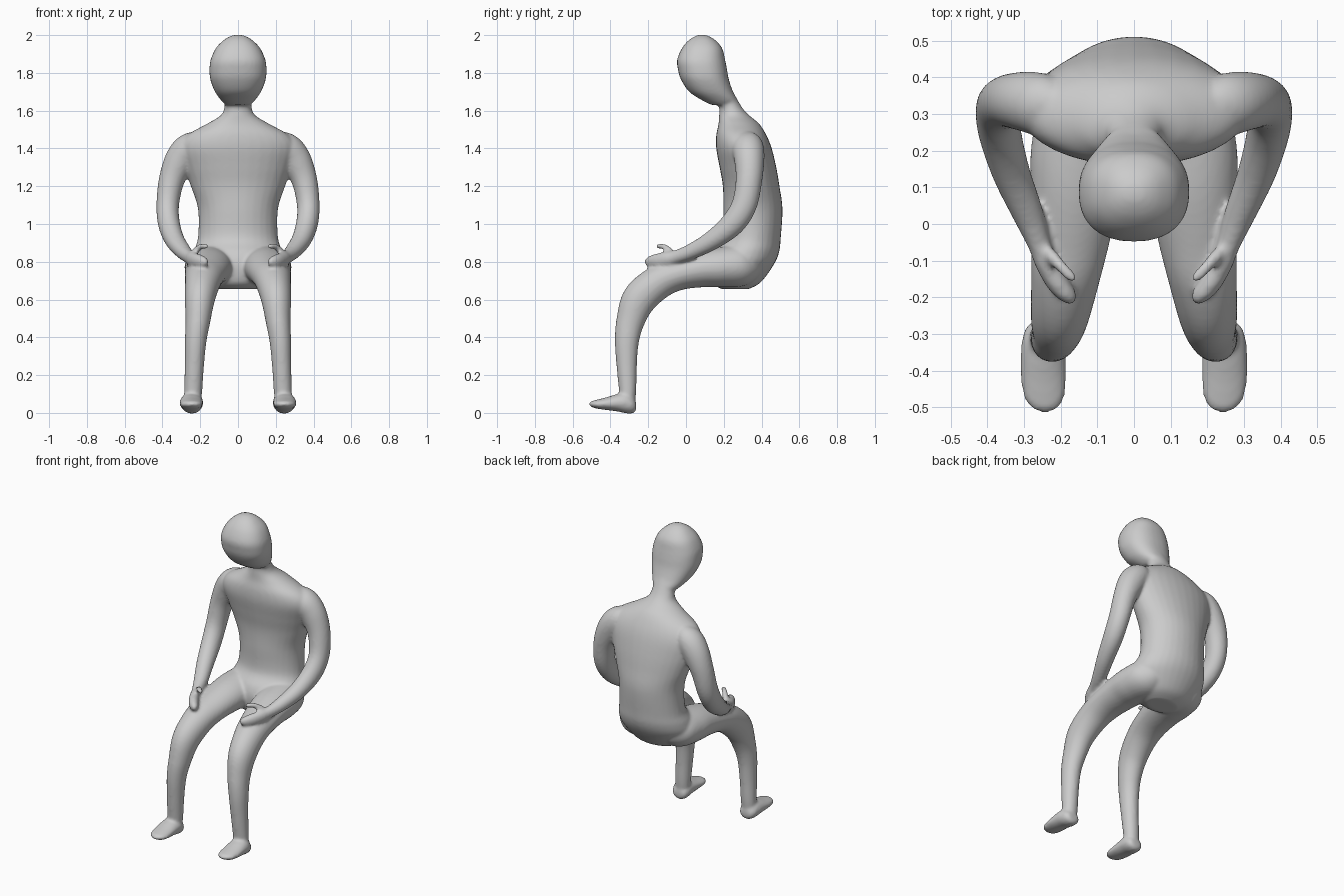
import bpy, bmesh, math
from mathutils import Vector

bm = bmesh.new()


def spline(rows, steps=6):
    """Catmull-Rom through rows of ring parameters."""
    out = []
    n = len(rows)
    for i in range(n - 1):
        p = [rows[max(i - 1, 0)], rows[i], rows[i + 1], rows[min(i + 2, n - 1)]]
        for k in range(steps):
            t = k / steps
            out.append([0.5 * (2 * b + (c - a) * t + (2 * a - 5 * b + 4 * c - d) * t * t
                               + (3 * b - a - 3 * c + d) * t ** 3) for a, b, c, d in zip(*p)])
    return out + [list(rows[-1])]


def loft(rows, side=1, axis=None, power=2.0, sides=32):
    """Closed tube; each row is x, y, z, half width, half depth."""
    rows = spline([(r[0] * side, *r[1:]) for r in rows])
    centers = [Vector(r[:3]) for r in rows]
    rings = []
    for i, r in enumerate(rows):
        t = axis or (centers[min(i + 1, len(rows) - 1)] - centers[max(i - 1, 0)]).normalized()
        u = Vector((1, 0, 0))
        u = (u - t * t.dot(u)).normalized()
        v = t.cross(u)
        ring = []
        for k in range(sides):
            a = 2 * math.pi * k / sides
            c, s = math.cos(a), math.sin(a)
            c = math.copysign(abs(c) ** (2 / power), c)
            s = math.copysign(abs(s) ** (2 / power), s)
            ring.append(bm.verts.new(centers[i] + u * c * max(r[3], .003) + v * s * max(r[4], .003)))
        rings.append(ring)
    faces = [bm.faces.new(rings[0]), bm.faces.new(rings[-1])]
    for a, b in zip(rings, rings[1:]):
        for k in range(sides):
            j = (k + 1) % sides
            faces.append(bm.faces.new((a[k], a[j], b[j], b[k])))
    bmesh.ops.recalc_face_normals(bm, faces=faces)


UP = Vector((0, 0, 1))

# torso and neck
loft([(0, .26, .655, .10, .07), (0, .265, .69, .17, .13), (0, .29, .78, .235, .172),
      (0, .315, .85, .235, .178), (0, .347, .93, .212, .155), (0, .354, 1.08, .212, .157),
      (0, .345, 1.20, .25, .15), (0, .328, 1.30, .285, .15), (0, .307, 1.40, .31, .147),
      (0, .293, 1.47, .27, .133), (0, .28, 1.53, .165, .108), (0, .255, 1.575, .092, .08),
      (0, .235, 1.62, .072, .06), (0, .20, 1.70, .07, .05)], axis=UP)

# head
loft([(0, .20, 1.63, .065, .065), (0, .178, 1.655, .09, .093), (0, .133, 1.70, .122, .116),
      (0, .10, 1.765, .147, .127), (0, .087, 1.82, .151, .13), (0, .08, 1.87, .145, .127),
      (0, .085, 1.93, .118, .107), (0, .085, 1.972, .078, .072), (0, .085, 1.995, .04, .035),
      (0, .085, 2.002, .008, .008)], axis=UP, power=2.3)

for s in (1, -1):
    # arm with mitten hand
    loft([(.19, .31, 1.42, .05, .07), (.25, .325, 1.405, .08, .085), (.305, .335, 1.34, .082, .08),
          (.352, .333, 1.23, .068, .07), (.372, .308, 1.10, .06, .067), (.365, .245, 1.0, .058, .064),
          (.335, .14, .915, .052, .052), (.29, .03, .855, .043, .042), (.258, -.055, .825, .032, .036),
          (.238, -.11, .812, .03, .04), (.205, -.165, .803, .03, .037), (.175, -.20, .798, .022, .026),
          (.162, -.215, .796, .006, .008)], s)
    # thumb
    loft([(.25, -.06, .83, .015, .015), (.222, -.09, .86, .018, .018), (.195, -.12, .88, .016, .016),
          (.17, -.145, .882, .014, .014), (.157, -.155, .881, .006, .006)], s)
    # thigh and shin
    loft([(.12, .36, .80, .08, .08), (.135, .29, .78, .125, .11), (.152, .19, .772, .13, .107),
          (.16, .09, .763, .122, .098), (.174, -.04, .735, .108, .086), (.187, -.145, .692, .094, .09),
          (.202, -.245, .605, .08, .092), (.212, -.293, .49, .066, .076), (.224, -.313, .38, .057, .064),
          (.231, -.314, .25, .051, .054), (.237, -.309, .12, .048, .046),
          (.24, -.309, .04, .045, .038)], s)
    # foot
    loft([(.242, -.264, .035, .03, .022), (.243, -.28, .04, .05, .042), (.245, -.315, .052, .06, .055),
          (.247, -.36, .054, .062, .047), (.247, -.42, .049, .062, .034), (.245, -.475, .046, .055, .023),
          (.243, -.503, .047, .036, .014), (.242, -.514, .047, .012, .005)], s, axis=Vector((0, -1, 0)))

mesh = bpy.data.meshes.new("seated_figure")
bm.to_mesh(mesh)
bm.free()
body = bpy.data.objects.new("seated_figure", mesh)
bpy.context.collection.objects.link(body)

# fuse the parts into one soft skin
fuse = body.modifiers.new("fuse", 'REMESH')
fuse.mode = 'VOXEL'
fuse.voxel_size = .009
fuse.use_smooth_shade = True
soften = body.modifiers.new("soften", 'SMOOTH')
soften.factor = .5
soften.iterations = 8
